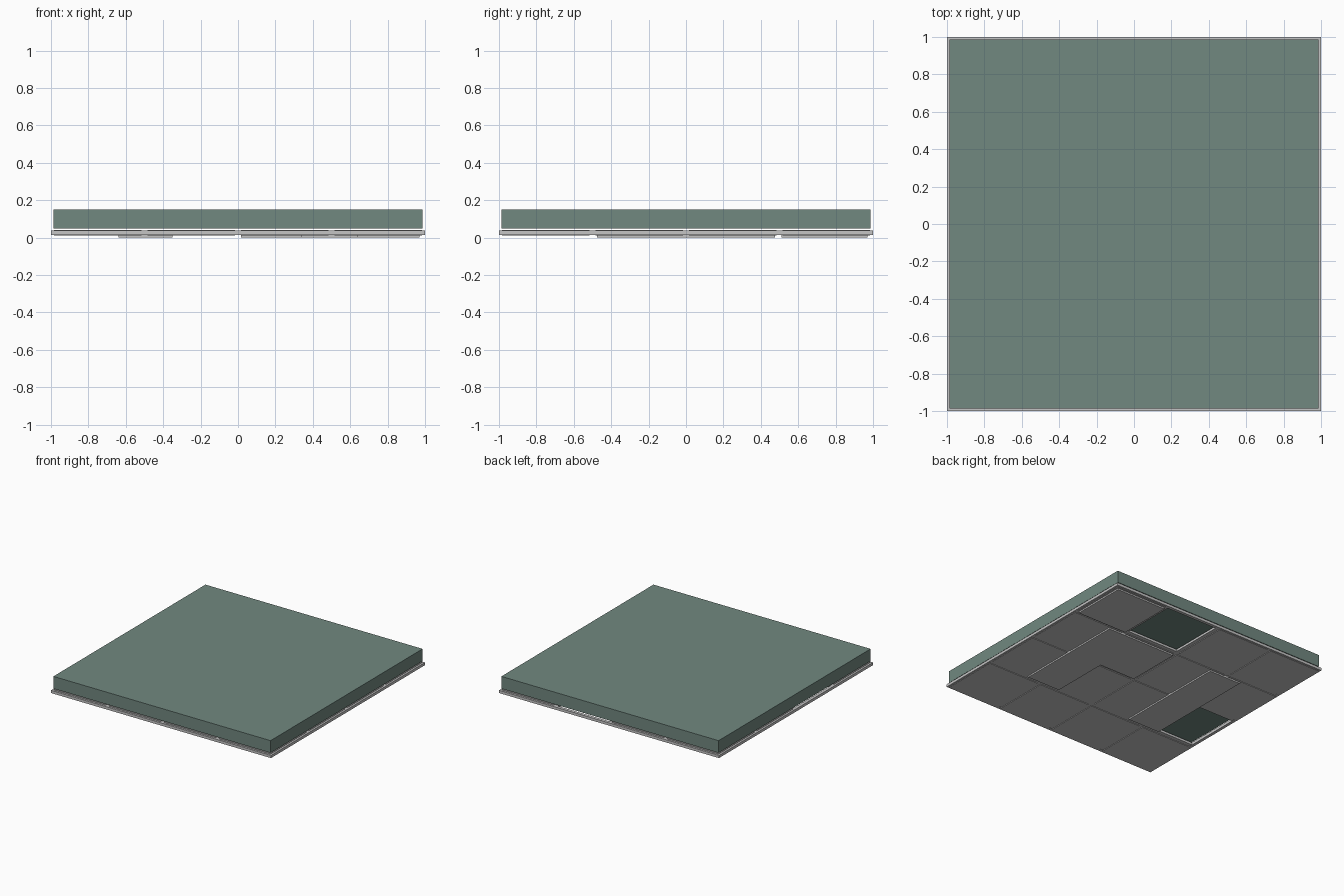
import bpy
import bmesh

if "Cube" in bpy.data.objects:
    bpy.data.objects.remove(bpy.data.objects["Cube"])


def make_material(name, rgb):
    m = bpy.data.materials.new(name)
    m.diffuse_color = (*rgb, 1)
    m.use_nodes = True
    m.node_tree.nodes["Principled BSDF"].inputs["Base Color"].default_value = m.diffuse_color
    return m


teal = make_material("dusty_teal", (0.165, 0.246, 0.214))
grey = make_material("light_grey", (0.56, 0.56, 0.56))


def prism(name, outline, z0, z1, mat):
    """Extrude a flat outline from z0 up to z1."""
    bm = bmesh.new()
    base = bm.faces.new([bm.verts.new((x, y, z0)) for x, y in outline])
    ext = bmesh.ops.extrude_face_region(bm, geom=[base])
    top = [g for g in ext["geom"] if isinstance(g, bmesh.types.BMVert)]
    bmesh.ops.translate(bm, vec=(0, 0, z1 - z0), verts=top)
    bmesh.ops.recalc_face_normals(bm, faces=bm.faces)
    me = bpy.data.meshes.new(name)
    bm.to_mesh(me)
    bm.free()
    me.materials.append(mat)
    ob = bpy.data.objects.new(name, me)
    bpy.context.collection.objects.link(ob)
    return ob


def box(name, x0, x1, y0, y1, z0, z1, mat):
    return prism(name, [(x0, y0), (x1, y0), (x1, y1), (x0, y1)], z0, z1, mat)


# Thick slab on top
box("slab", -0.987, 0.987, -0.987, 0.987, 0.05, 0.15, teal)

# Outer frame rails
F0, F1 = 0.015, 0.037
for s, side in ((-1, "low"), (1, "high")):
    a, b = sorted((s * 0.975, s * 1.0))
    box("frame_x_" + side, a, b, -1, 1, F0, F1, grey)
    box("frame_y_" + side, -0.975, 0.975, a, b, F0, F1, grey)

# Lattice bars between the cells
for c in (-0.5, 0.0, 0.5):
    box("lattice_x", c - 0.016, c + 0.016, -0.975, 0.975, 0.017, 0.036, grey)
    box("lattice_y", -0.975, 0.975, c - 0.016, c + 0.016, 0.017, 0.036, grey)

# Four by four panels, two cells left open
open_cells = {(2, 3), (0, 1)}
h = 0.234
for i in range(4):
    for j in range(4):
        if (i, j) not in open_cells:
            x, y = -0.75 + 0.5 * i, -0.75 + 0.5 * j
            box("panel", x - h, x + h, y - h, y + h, 0.012, 0.042, grey)

# Lower plates: long strip, L-shaped plate and corner plate
box("strip_plate", -0.64, -0.35, -0.475, 0.475, 0, 0.018, grey)
prism("l_plate", [(0.34, -0.475), (0.64, -0.475), (0.64, 0.475),
                  (0.015, 0.475), (0.015, 0.015), (0.34, 0.015)], 0, 0.018, grey)
box("corner_plate", 0.515, 0.97, 0.51, 0.97, 0, 0.018, grey)
